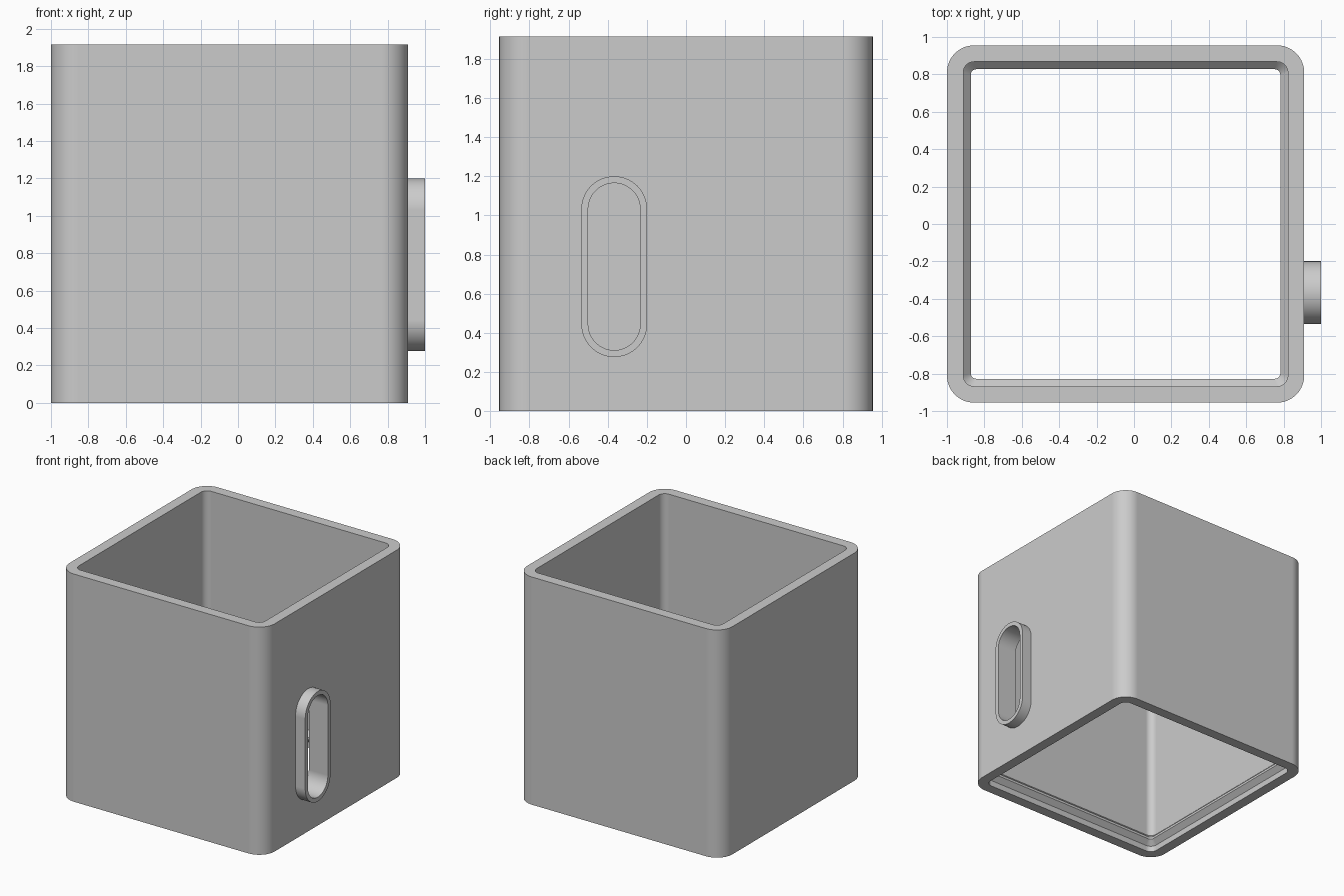
import bpy, bmesh, math
from mathutils import Vector

old = bpy.data.objects.get("Cube")
if old:
    bpy.data.objects.remove(old, do_unlink=True)

grey = bpy.data.materials.new("light grey")
grey.use_nodes = True
grey.diffuse_color = (0.6, 0.6, 0.6, 1)
grey.node_tree.nodes["Principled BSDF"].inputs["Base Color"].default_value = (0.6, 0.6, 0.6, 1)

HALF, HEIGHT, CX = 0.955, 1.915, -0.045
WALL = 0.0875
SLOT_Y, SLOT_Z = -0.367, 0.738


def rounded_outline(half_w, half_h, radius, steps=16):
    """Counter-clockwise rounded rectangle around the origin."""
    points = []
    for corner, (sx, sy) in enumerate(((1, 1), (-1, 1), (-1, -1), (1, -1))):
        for i in range(steps + 1):
            a = math.pi / 2 * (corner + i / steps)
            points.append((sx * (half_w - radius) + radius * math.cos(a),
                           sy * (half_h - radius) + radius * math.sin(a)))
    return points


def loft(name, rings, closed):
    """Skin a series of matching rings; join last to first, or cap the ends."""
    bm = bmesh.new()
    loops = [[bm.verts.new(p) for p in ring] for ring in rings]
    pairs = list(zip(loops, loops[1:]))
    if closed:
        pairs.append((loops[-1], loops[0]))
    else:
        bm.faces.new(loops[0])
        bm.faces.new(loops[-1])
    for a, b in pairs:
        for i in range(len(a)):
            j = (i + 1) % len(a)
            bm.faces.new((a[i], a[j], b[j], b[i]))
    bmesh.ops.remove_doubles(bm, verts=bm.verts, dist=0.00001)
    bmesh.ops.recalc_face_normals(bm, faces=bm.faces)
    mesh = bpy.data.meshes.new(name)
    bm.to_mesh(mesh)
    bm.free()
    mesh.materials.append(grey)
    obj = bpy.data.objects.new(name, mesh)
    bpy.context.collection.objects.link(obj)
    return obj


def activate(obj):
    bpy.ops.object.select_all(action='DESELECT')
    obj.select_set(True)
    bpy.context.view_layer.objects.active = obj


def box_ring(inset, z):
    radius = 0.145 if inset == 0 else 0.145 - inset
    radius = max(radius, 0.03)
    return [Vector((CX + x, y, z))
            for x, y in rounded_outline(HALF - inset, HALF - inset, radius)]


def slot_ring(x, half_w, half_h):
    return [Vector((x, SLOT_Y + y, SLOT_Z + z))
            for y, z in rounded_outline(half_w, half_h, half_w)]


# Open square sleeve with a bevelled retaining ridge inside the bottom
LIP = WALL + 0.04
profile = [(0, 0), (0, HEIGHT), (WALL, HEIGHT), (WALL, 0.15),
           (LIP, 0.11), (LIP, 0.09), (WALL, 0.05), (WALL, 0)]
sleeve = loft("square_sleeve", [box_ring(i, z) for i, z in profile], True)

# Slot through the right wall
OUTER, INNER = (0.168, 0.462), (0.133, 0.427)
cutter = loft("slot_cutter", [slot_ring(0.7, *INNER), slot_ring(1.1, *INNER)], False)
cutter.hide_render = True
cut = sleeve.modifiers.new("slot", 'BOOLEAN')
cut.operation = 'DIFFERENCE'
cut.solver = 'EXACT'
cut.object = cutter
activate(sleeve)
bpy.ops.object.modifier_apply(modifier=cut.name)
bpy.data.objects.remove(cutter, do_unlink=True)

# Raised collar around the slot
wall_x = CX + HALF
collar = loft("slot_collar", [slot_ring(wall_x, *OUTER), slot_ring(1.0, *OUTER),
                              slot_ring(1.0, *INNER), slot_ring(wall_x, *INNER)], True)

for obj in (sleeve, collar):
    activate(obj)
    bpy.ops.object.shade_smooth_by_angle(angle=math.radians(30))
    weighted = obj.modifiers.new("even_shading", 'WEIGHTED_NORMAL')
    weighted.keep_sharp = True
